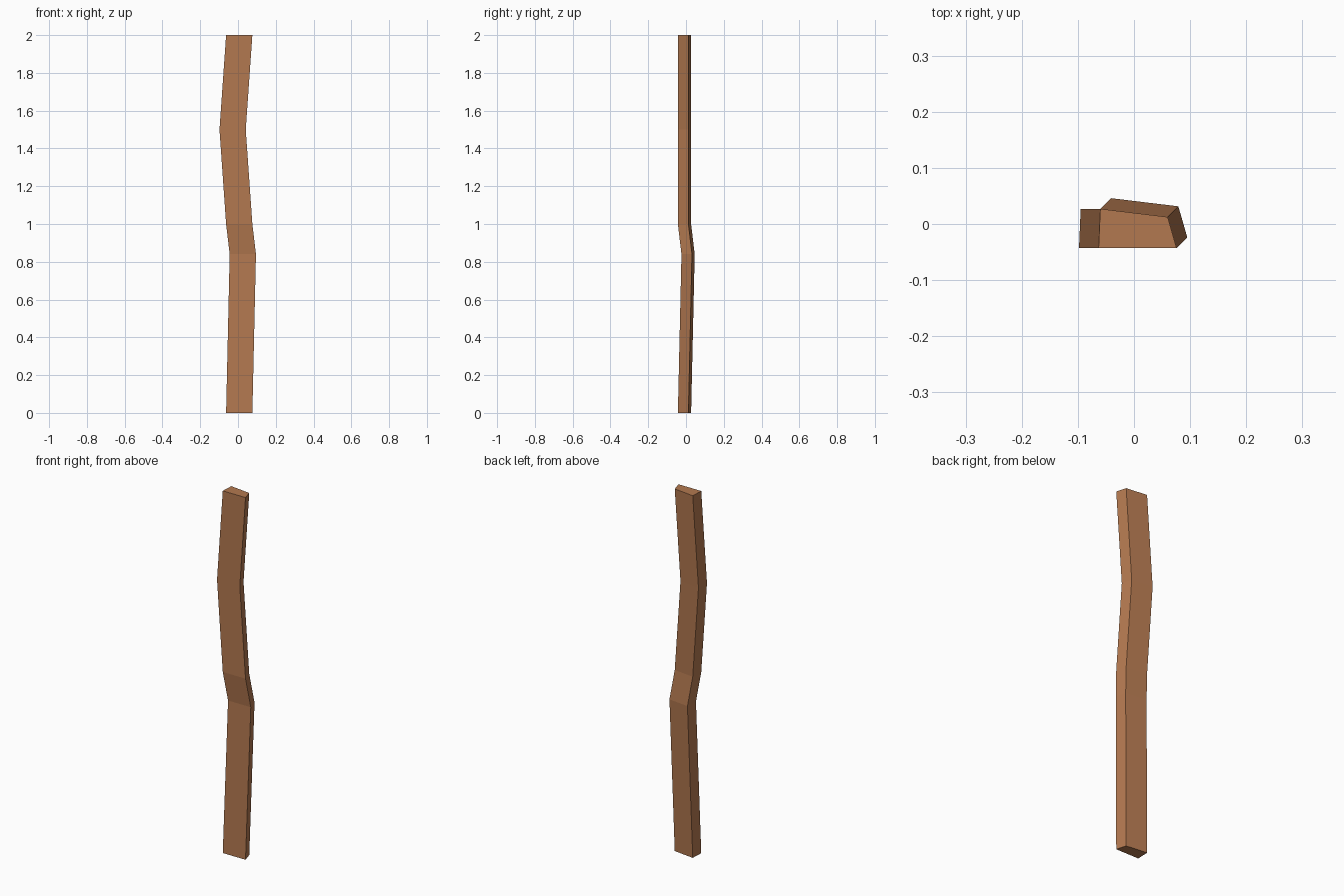
import bpy, bmesh

if "Cube" in bpy.data.objects:
    bpy.data.objects.remove(bpy.data.objects["Cube"])

# Cross-section of the plank (x, y), counter-clockwise from above
PROFILE = [(-0.063, -0.043), (0.076, -0.043), (0.06, 0.0125), (-0.06, 0.027)]
# Bends along the plank: x offset, y offset, height
PATH = [(0, 0, 0), (0.019, 0.019, 0.84), (0, 0, 1.0), (-0.035, 0, 1.5), (0, 0, 2.0)]

# Loft the profile along the path
bm = bmesh.new()
rings = [[bm.verts.new((x + dx, y + dy, z)) for x, y in PROFILE] for dx, dy, z in PATH]
n = len(PROFILE)
for low, high in zip(rings, rings[1:]):
    for i in range(n):
        j = (i + 1) % n
        bm.faces.new((low[i], low[j], high[j], high[i]))

# End caps
bm.faces.new(rings[0][::-1])
bm.faces.new(rings[-1])
bmesh.ops.recalc_face_normals(bm, faces=bm.faces)

mesh = bpy.data.meshes.new("crooked_plank")
bm.to_mesh(mesh)
bm.free()
plank = bpy.data.objects.new("crooked_plank", mesh)
bpy.context.collection.objects.link(plank)

# Warm brown wood
wood = bpy.data.materials.new("wood")
wood.diffuse_color = (0.45, 0.19, 0.08, 1)
wood.use_nodes = True
wood.node_tree.nodes["Principled BSDF"].inputs["Base Color"].default_value = wood.diffuse_color
mesh.materials.append(wood)
